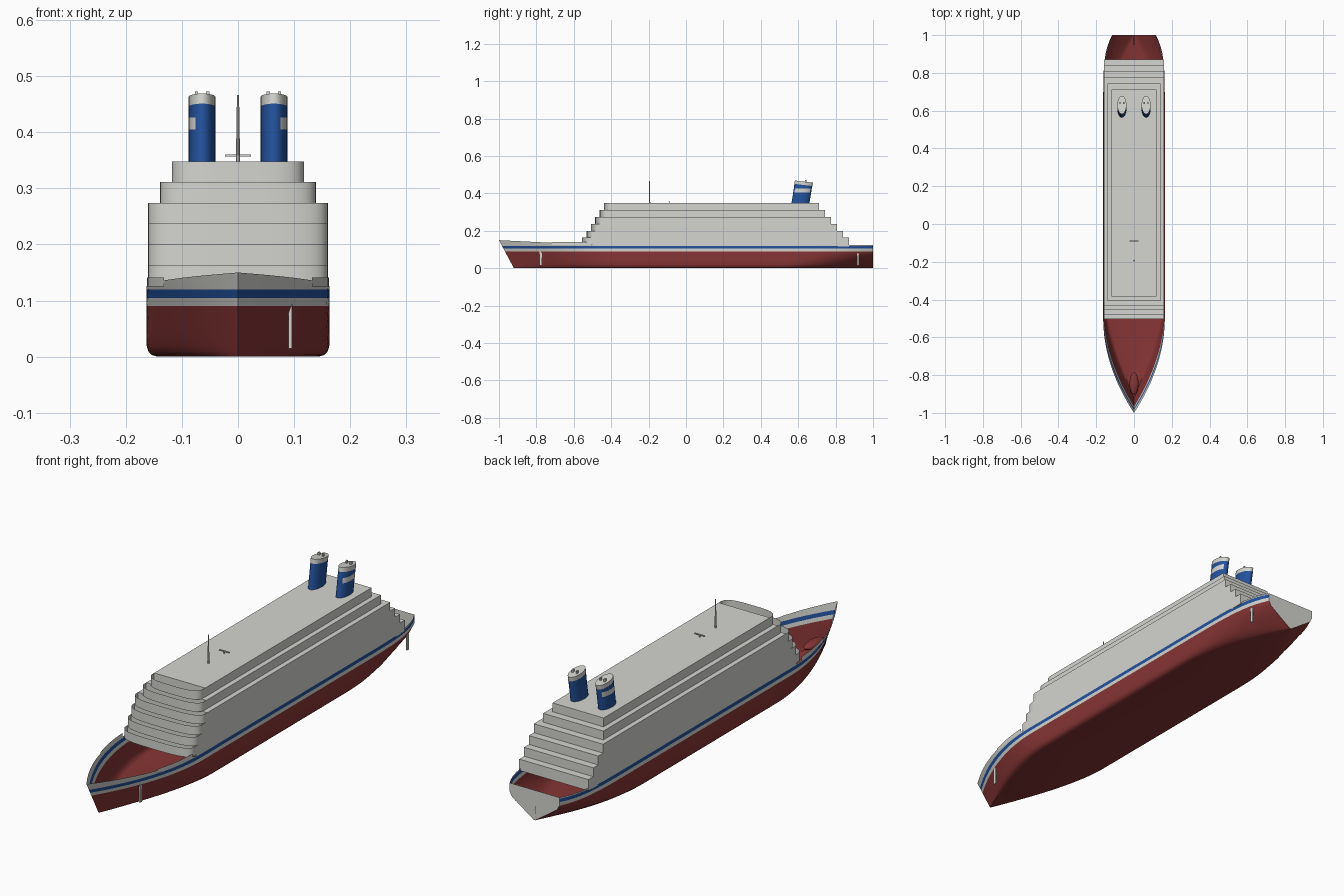
import bpy, bmesh, math

cube = bpy.data.objects.get("Cube")
if cube:
    bpy.data.objects.remove(cube, do_unlink=True)


def material(name, rgb):
    m = bpy.data.materials.new(name)
    m.use_nodes = True
    m.diffuse_color = (*rgb, 1)
    m.node_tree.nodes["Principled BSDF"].inputs["Base Color"].default_value = (*rgb, 1)
    return m


RED = material("hull_red", (0.24, 0.035, 0.035))
GREY = material("pale_grey", (0.66, 0.66, 0.63))
BLUE = material("stripe_blue", (0.017, 0.085, 0.34))


def finish(name, bm, mats, smooth=False):
    me = bpy.data.meshes.new(name)
    bm.to_mesh(me)
    bm.free()
    for m in mats:
        me.materials.append(m)
    ob = bpy.data.objects.new(name, me)
    bpy.context.collection.objects.link(ob)
    if smooth:
        bpy.ops.object.select_all(action='DESELECT')
        ob.select_set(True)
        bpy.context.view_layer.objects.active = ob
        bpy.ops.object.shade_smooth_by_angle(angle=math.radians(35))
    return ob


def box(name, x0, x1, y0, y1, z0, z1, mat):
    bm = bmesh.new()
    bmesh.ops.create_cube(bm, size=1)
    for v in bm.verts:
        v.co = ((x0 + x1) / 2 + v.co.x * (x1 - x0),
                (y0 + y1) / 2 + v.co.y * (y1 - y0),
                (z0 + z1) / 2 + v.co.z * (z1 - z0))
    return finish(name, bm, [mat])


def grid_faces(bm, rows, closed=False):
    n = len(rows[0])
    for a, b in zip(rows, rows[1:]):
        for j in range(n if closed else n - 1):
            k = (j + 1) % n
            bm.faces.new((a[j], b[j], b[k], a[k]))


# Hull: open shell, pointed flared bow, flat midbody, V-shaped stern
BEAM, BILGE = 0.163, 0.02
LEVELS = [0, 0.003, 0.009, 0.02, 0.045, 0.07, 0.09, 0.105, 0.12, None]


def sheer(y):
    return 0.125 + 0.025 * max(0, (-0.5 - y) / 0.5)


def half_width(y, z, stem):
    r = max(0, BILGE - z)
    mid = BEAM - BILGE + math.sqrt(BILGE ** 2 - r ** 2)
    t = min(1, z / 0.12)
    if y < -0.35:
        u = min(1, (y - stem) / (0.53 - 0.03 * t))
        return mid * (1 - (1 - u) ** (1.6 + 0.4 * t))
    s = max(0, (y - 0.5) / 0.5) ** (1.8 + 4.2 * t)
    transom = min(0.115, 0.003 + 0.115 * z / 0.08)
    return mid + (transom - mid) * s


def hull_point(station, level):
    stem = -1 if level is None else -0.92 - 0.08 * level / 0.15
    y = stem + (-0.35 - stem) * (1 + station) if station < 0 else -0.35 + 1.35 * station
    z = sheer(y) if level is None else level
    return half_width(y, z, stem), y, z


stations = [-1 + (i / 20) ** 1.3 for i in range(20)] + [0, 0.3, 0.6]
stations += [0.63 + 0.37 * i / 16 for i in range(17)]
bm = bmesh.new()
rows = []
for s in stations:
    pts = [hull_point(s, l) for l in LEVELS]
    rows.append([bm.verts.new((-x, y, z)) for x, y, z in reversed(pts)] +
                [bm.verts.new(p) for p in pts])
grid_faces(bm, rows)
transom = bm.faces.new(list(reversed(rows[-1])))
for f in bm.faces:
    z = sum(v.co.z for v in f.verts) / len(f.verts)
    f.material_index = 0 if z < 0.09 else 2 if 0.105 < z < 0.12 else 1
transom.material_index = 1
bmesh.ops.remove_doubles(bm, verts=bm.verts, dist=0.0001)
finish("hull", bm, [RED, GREY, BLUE], True)

# Raised bulwarks beside the foredeck
for side, label in ((1, "left"), (-1, "right")):
    bm = bmesh.new()
    low, high = [], []
    for i in range(9):
        y = -0.72 + 0.19 * i / 8
        x = side * half_width(y, sheer(y), -1)
        low.append(bm.verts.new((x, y, 0.125)))
        high.append(bm.verts.new((x, y, 0.141)))
    grid_faces(bm, [low, high])
    finish(label + "_bulwark", bm, [GREY], True)

# Bow bulb, swelling through both sides of the stem
bm = bmesh.new()
bmesh.ops.create_uvsphere(bm, u_segments=20, v_segments=12, radius=1)
for v in bm.verts:
    v.co = (v.co.x * 0.024, -0.845 + v.co.y * 0.06, 0.033 + v.co.z * 0.016)
finish("bow_bulb", bm, [RED], True)

# Rudder and hull-side strips
box("rudder", -0.004, 0.004, 0.95, 1.0, 0, 0.06, RED)
box("bow_strip", 0.09, 0.096, -0.782, -0.77, 0.015, 0.095, GREY)
box("stern_strip", 0.136, 0.142, 0.914, 0.926, 0.015, 0.08, GREY)

# Superstructure: stepped decks, each with a bowed open-topped front screen
DECK = 0.037
for i in range(6):
    w = 0.16 - 0.021 * max(0, i - 3)
    z0, z1 = 0.126 + DECK * i, 0.126 + DECK * (i + 1)
    front, back = -0.502 + 0.0235 * i, 0.872 - 0.032 * i
    box(f"deck_{i + 1}", -w, w, front, back, z0 - (0.01 if i == 0 else 0), z1, GREY)
    bm = bmesh.new()
    low, high = [], []
    for k in range(25):
        a = math.pi * k / 24
        c, s = math.cos(a), math.sin(a)
        x = -w * math.copysign(abs(c) ** 0.6, c)
        y = front - 0.054 * max(0, s) ** 0.6
        low.append(bm.verts.new((x, y, z0)))
        high.append(bm.verts.new((x, y, z1)))
    grid_faces(bm, [high, low])
    finish(f"front_screen_{i + 1}", bm, [GREY], True)

# Funnels: raked oval stacks with a pale cap, side plate and exhaust pipes
ROOF = 0.348
for side, label in ((1, "left"), (-1, "right")):
    bm = bmesh.new()
    rings = []
    for z in (ROOF - 0.002, 0.405, 0.426, 0.445, 0.463):
        ring = []
        for k in range(24):
            a = math.tau * k / 24
            lean = (z - ROOF) * 0.16
            drop = 0.006 * math.sin(a) if z > 0.44 else 0
            ring.append(bm.verts.new((side * 0.064 + 0.024 * math.cos(a),
                                      0.612 + lean + 0.048 * math.sin(a), z - drop)))
        rings.append(ring)
    grid_faces(bm, list(reversed(rings)), True)
    top = bm.faces.new(rings[-1])
    bm.normal_update()
    for f in bm.faces:
        c = f.calc_center_median()
        plate = 0.405 < c.z < 0.426 and side * f.normal.x > 0.8
        f.material_index = 1 if c.z > 0.447 or plate else 0
    finish(label + "_funnel", bm, [BLUE, GREY], True)
    for n, dx in enumerate((-0.01, 0.01)):
        x = side * 0.064 + dx
        box(f"{label}_exhaust_{n + 1}", x - 0.003, x + 0.003, 0.635, 0.645, 0.455, 0.473, GREY)

# Mast and roof aerial
bm = bmesh.new()
bmesh.ops.create_cone(bm, cap_ends=True, segments=10, radius1=0.004, radius2=0.002, depth=0.12)
bmesh.ops.translate(bm, verts=bm.verts, vec=(0, -0.195, 0.406))
finish("mast", bm, [GREY], True)
box("aerial_post", -0.002, 0.002, -0.092, -0.088, 0.346, 0.358, GREY)
box("aerial_bar", -0.023, 0.023, -0.093, -0.087, 0.357, 0.36, GREY)
